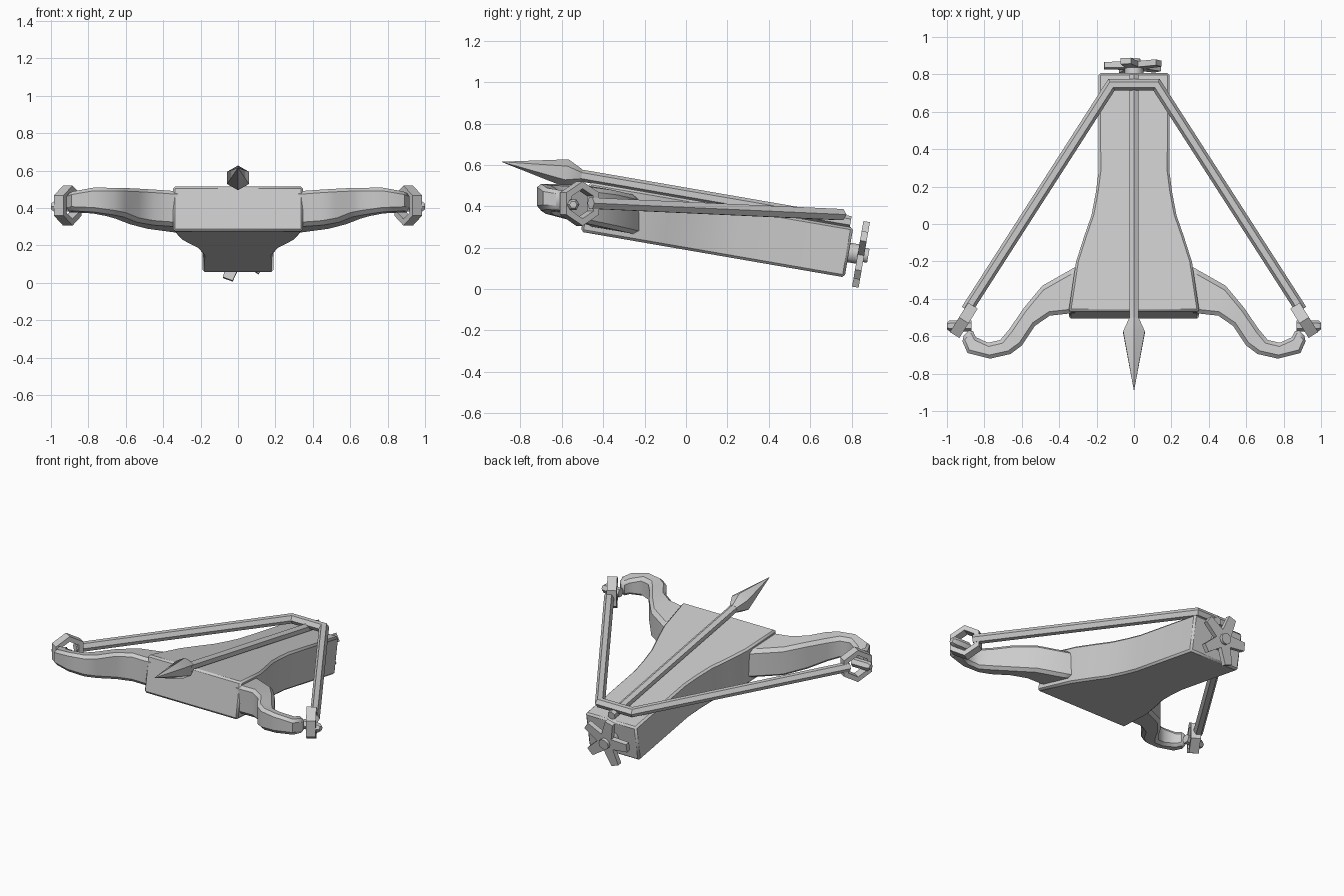
import bpy, bmesh, math
from mathutils import Vector, Matrix

old = bpy.data.objects.get("Cube")
if old:
    bpy.data.objects.remove(old, do_unlink=True)

grey = bpy.data.materials.new("plain_grey")
grey.use_nodes = True
COLOUR = (0.6, 0.6, 0.6, 1)
grey.diffuse_color = COLOUR
grey.node_tree.nodes["Principled BSDF"].inputs["Base Color"].default_value = COLOUR

# The whole weapon slopes down towards the back
TILT = math.radians(-9.8)
FRAME = Matrix.Translation((0, 0.15, 0.287)) @ Matrix.Rotation(TILT, 4, 'X')


def axis_z(y):
    return 0.287 + (y - 0.15) * math.tan(TILT)


def loft(name, rings, closed=False, bevel=0, mirror=False, matrix=None):
    """Skin equal-sized rings of points into one solid."""
    bm = bmesh.new()
    rows = [[bm.verts.new(p) for p in ring] for ring in rings]
    n = len(rows[0])
    pairs = list(zip(rows, rows[1:]))
    if closed:
        pairs.append((rows[-1], rows[0]))
    else:
        bm.faces.new(rows[0])
        bm.faces.new(rows[-1])
    for a, b in pairs:
        for i in range(n):
            j = (i + 1) % n
            bm.faces.new((a[i], a[j], b[j], b[i]))
    bmesh.ops.recalc_face_normals(bm, faces=bm.faces)
    mesh = bpy.data.meshes.new(name)
    bm.to_mesh(mesh)
    bm.free()
    mesh.materials.append(grey)
    obj = bpy.data.objects.new(name, mesh)
    bpy.context.collection.objects.link(obj)
    if matrix:
        obj.matrix_world = matrix
    if bevel:
        mod = obj.modifiers.new("Bevel", 'BEVEL')
        mod.width, mod.segments = bevel, 1
        mod.limit_method, mod.angle_limit = 'ANGLE', math.radians(60)
    if mirror:
        obj.modifiers.new("Mirror", 'MIRROR')
    bpy.ops.object.select_all(action='DESELECT')
    obj.select_set(True)
    bpy.context.view_layer.objects.active = obj
    bpy.ops.object.shade_smooth_by_angle(angle=math.radians(40))
    return obj


def polygon(centre, side, up, radius, n=6, turn=0.0):
    """Regular polygon in the plane of two direction vectors."""
    angles = [turn + math.tau * i / n for i in range(n)]
    return [Vector(centre) + radius * (math.cos(a) * side + math.sin(a) * up) for a in angles]


X, Y, Z = Vector((1, 0, 0)), Vector((0, 1, 0)), Vector((0, 0, 1))

# Stock: flared towards the front
H = 0.122
outline = [(-0.647, 0.35), (-0.377, 0.31), (-0.24, 0.267), (-0.123, 0.227),
           (0, 0.204), (0.11, 0.19), (0.647, 0.19)]
loft("stock", [[(-w, y, -H), (w, y, -H), (w, y, H), (-w, y, H)] for y, w in outline],
     bevel=0.012, matrix=FRAME)

# Bow limbs: front edge, back edge, bottom and top offsets from the sloping axis
stations = [(0.28, -0.47, 0.28, -0.21, -0.09, 0.10),
            (0.36, -0.48, 0.34, -0.245, -0.09, 0.10),
            (0.45, -0.49, 0.49, -0.33, -0.085, 0.105),
            (0.53, -0.545, 0.59, -0.45, -0.08, 0.10),
            (0.60, -0.65, 0.665, -0.56, -0.07, 0.085),
            (0.66, -0.695, 0.715, -0.62, -0.066, 0.078),
            (0.77, -0.72, 0.78, -0.635, -0.055, 0.075),
            (0.89, -0.69, 0.845, -0.605, -0.045, 0.06),
            (0.925, -0.61, 0.87, -0.555, -0.035, 0.06)]
loft("bow_limbs", [[(fx, fy, axis_z(fy) + lo), (bx, by, axis_z(by) + lo),
                    (bx, by, axis_z(by) + hi), (fx, fy, axis_z(fy) + hi)]
                   for fx, fy, bx, by, lo, hi in stations], bevel=0.02, mirror=True)

# Hexagonal string loops at the limb tips
along = Vector((0.53, -0.85, 0)).normalized()
across = along.cross(Z)
across = across if across.x > 0 else -across
hub = Vector((0.91, -0.515, 0.413))
sections = []
outer = polygon(hub, along, Z, 0.107, turn=math.pi / 6)
inner = polygon(hub, along, Z, 0.072, turn=math.pi / 6)
for o, i in zip(outer, inner):
    sections.append([o - across * 0.03, o + across * 0.03, i + across * 0.03, i - across * 0.03])
loft("string_loops", sections, closed=True, mirror=True)

# Small pegs that hold the loops
loft("loop_pegs", [polygon((x, -0.545, 0.408), Y, Z, r)
                   for x, r in ((0.87, 0.03), (0.985, 0.03), (1.0, 0.018))], mirror=True)

# Bowstring: one bent six-sided bar
corners = [Vector(p) for p in ((-0.895, -0.46, 0.415), (-0.12, 0.745, 0.36),
                               (0.12, 0.745, 0.36), (0.895, -0.46, 0.415))]
rings = []
for i, p in enumerate(corners):
    d_in = (p - corners[max(i - 1, 0)]).normalized()
    d_out = (corners[min(i + 1, 3)] - p).normalized()
    d = (d_in + d_out).normalized()
    side = d.cross(Z).normalized()
    reference = d_in if i else d_out
    side /= abs(d.dot(reference))
    rings.append(polygon(p, side, Z, 0.031))
loft("bowstring", rings)

# Bolt: shaft and six-sided head lying along the top of the stock
bolt_z = H + 0.024


def along_bolt(profile):
    return [polygon((0, y, bolt_z), X, Z, r, turn=math.pi / 6) for y, r in profile]


loft("bolt_shaft", along_bolt([(0.63, 0.029), (-0.72, 0.029)]), matrix=FRAME)
loft("bolt_head", along_bolt([(-0.69, 0.03), (-0.765, 0.067), (-1.08, 0.001)]), matrix=FRAME)

# Winding wheel at the back: five blunt arms on a round axle
star = []
for k in range(5):
    a = math.radians(34 + 72 * k)
    out = math.cos(a) * X + math.sin(a) * Z
    tangent = -math.sin(a) * X + math.cos(a) * Z
    notch = a + math.radians(36)
    star += [out * 0.16 - tangent * 0.028, out * 0.16 + tangent * 0.028,
             0.062 * (math.cos(notch) * X + math.sin(notch) * Z)]
loft("wheel", [[p + Y * y for p in star] for y in (0.69, 0.722)], matrix=FRAME)
loft("wheel_axle", [polygon((0, y, 0), X, Z, r, n=10)
                    for y, r in ((0.63, 0.05), (0.695, 0.05), (0.70, 0.036), (0.742, 0.036))],
     matrix=FRAME)
